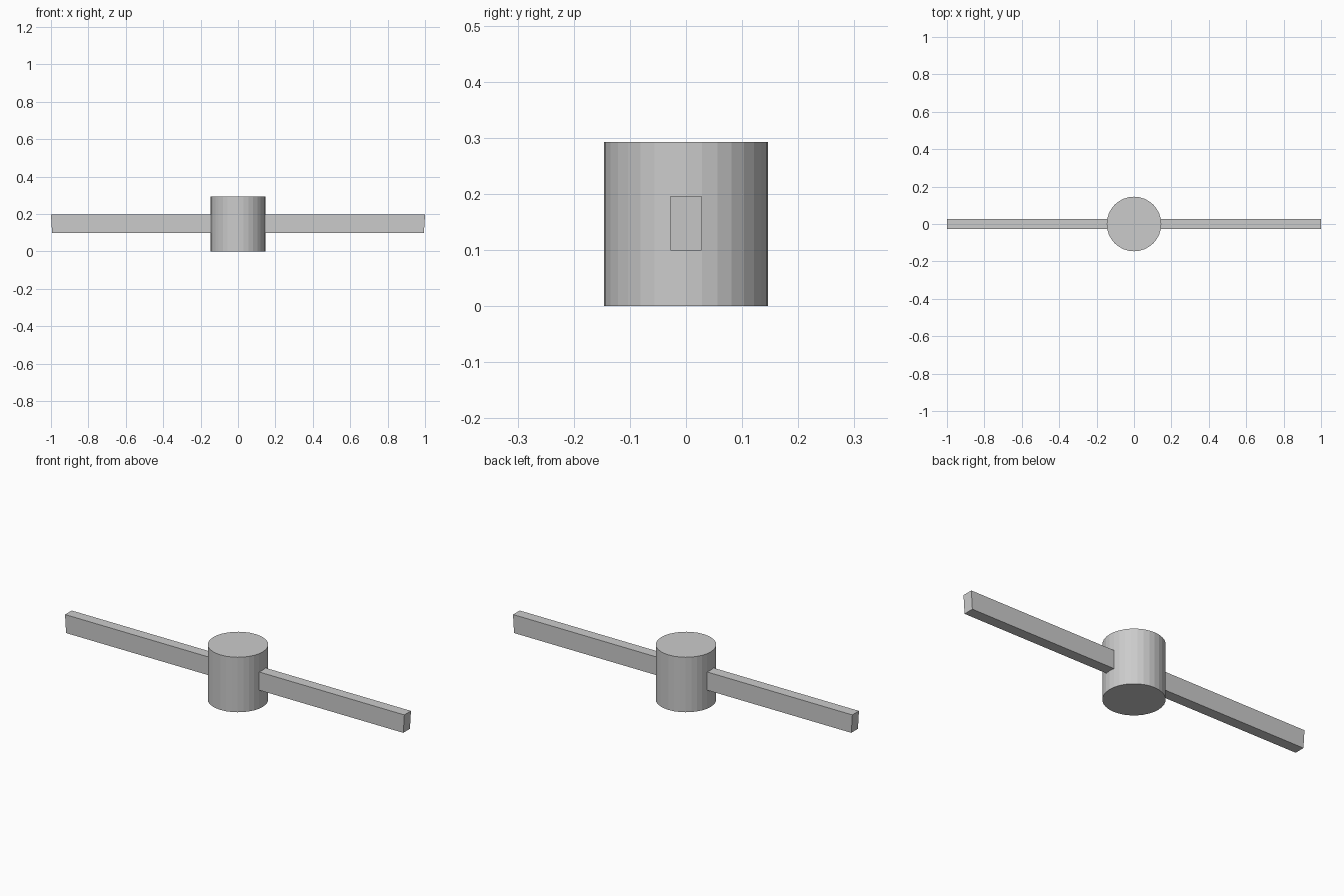
import bpy, bmesh

if "Cube" in bpy.data.objects:
    bpy.data.objects.remove(bpy.data.objects["Cube"])

R, H = 0.146, 0.293

# Central hub: 32-sided flat-shaded cylinder
bpy.ops.mesh.primitive_cylinder_add(vertices=32, radius=R, depth=H, location=(0, 0, H / 2))
bpy.context.object.name = "hub"

# Cross bar through the hub, ends slanting in slightly toward the bottom
bpy.ops.mesh.primitive_cube_add(size=2)
bar = bpy.context.object
bar.name = "cross_bar"
for v in bar.data.vertices:
    top = v.co.z > 0
    v.co.x *= 1.0 if top else 0.994
    v.co.y *= 0.028
    v.co.z = 0.196 if top else 0.099
